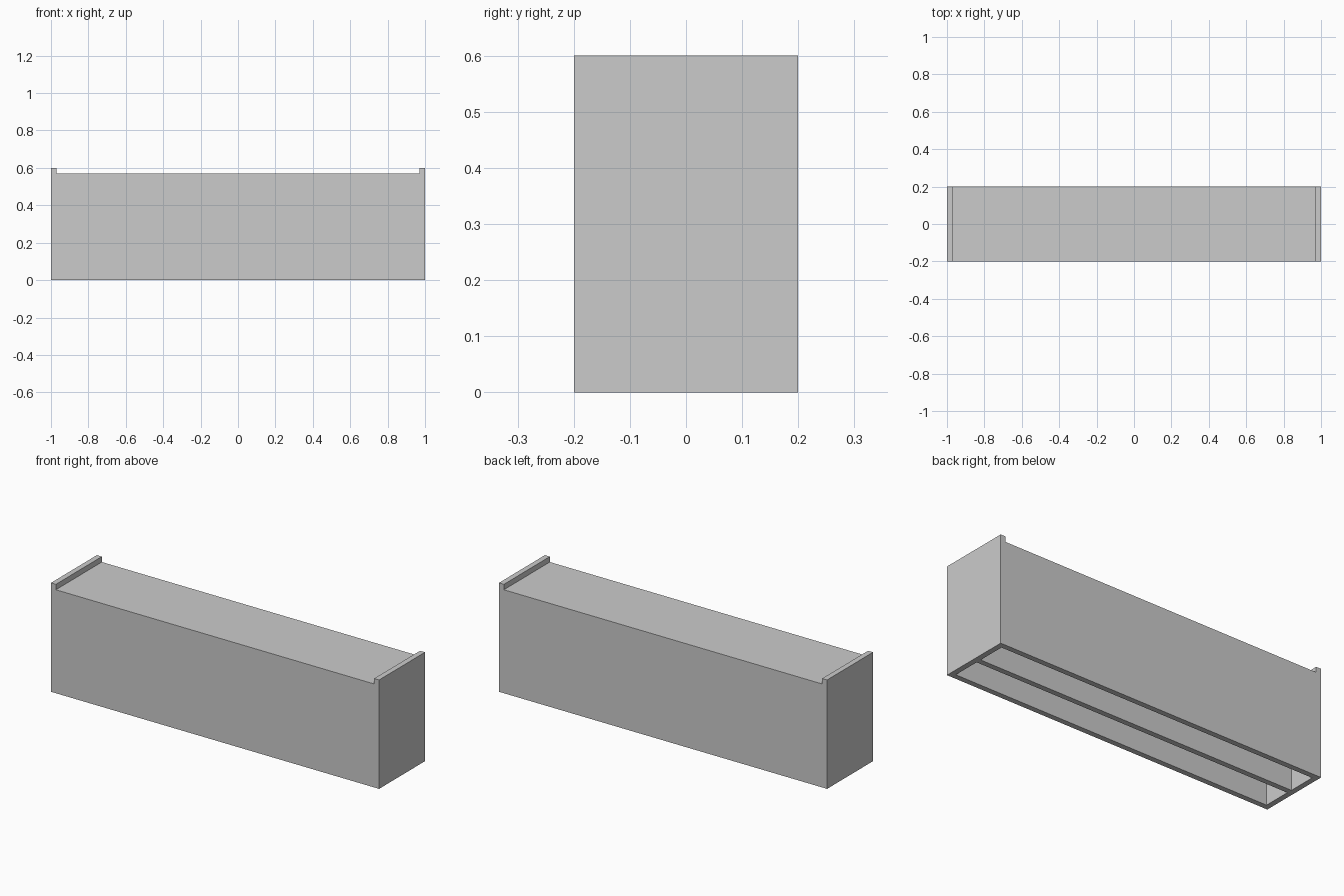
import bpy

if "Cube" in bpy.data.objects:
    bpy.data.objects.remove(bpy.data.objects["Cube"])

T = 0.03                 # panel thickness
L, D, H = 2.0, 0.4, 0.6  # overall size
TOP = H - T              # upper face of the recessed top


def panel(name, x, y, z):
    """Box from (min, max) ranges on each axis."""
    verts = [(a, b, c) for a in x for b in y for c in z]
    faces = [(0, 1, 3, 2), (4, 6, 7, 5), (0, 4, 5, 1),
             (2, 3, 7, 6), (0, 2, 6, 4), (1, 5, 7, 3)]
    mesh = bpy.data.meshes.new(name)
    mesh.from_pydata(verts, [], faces)
    obj = bpy.data.objects.new(name, mesh)
    bpy.context.collection.objects.link(obj)
    return obj


inner_x = (-L / 2 + T, L / 2 - T)

# End panels, rising above the top as small lips
panel("left_end", (-L / 2, -L / 2 + T), (-D / 2, D / 2), (0, H))
panel("right_end", (L / 2 - T, L / 2), (-D / 2, D / 2), (0, H))

# Recessed top board
panel("top_board", inner_x, (-D / 2, D / 2), (TOP - T, TOP))

# Long upright panels: front, centre divider, back; underside stays open
for name, y in (("front_panel", -D / 2 + T / 2),
                ("centre_divider", 0),
                ("back_panel", D / 2 - T / 2)):
    panel(name, inner_x, (y - T / 2, y + T / 2), (0, TOP - T))
